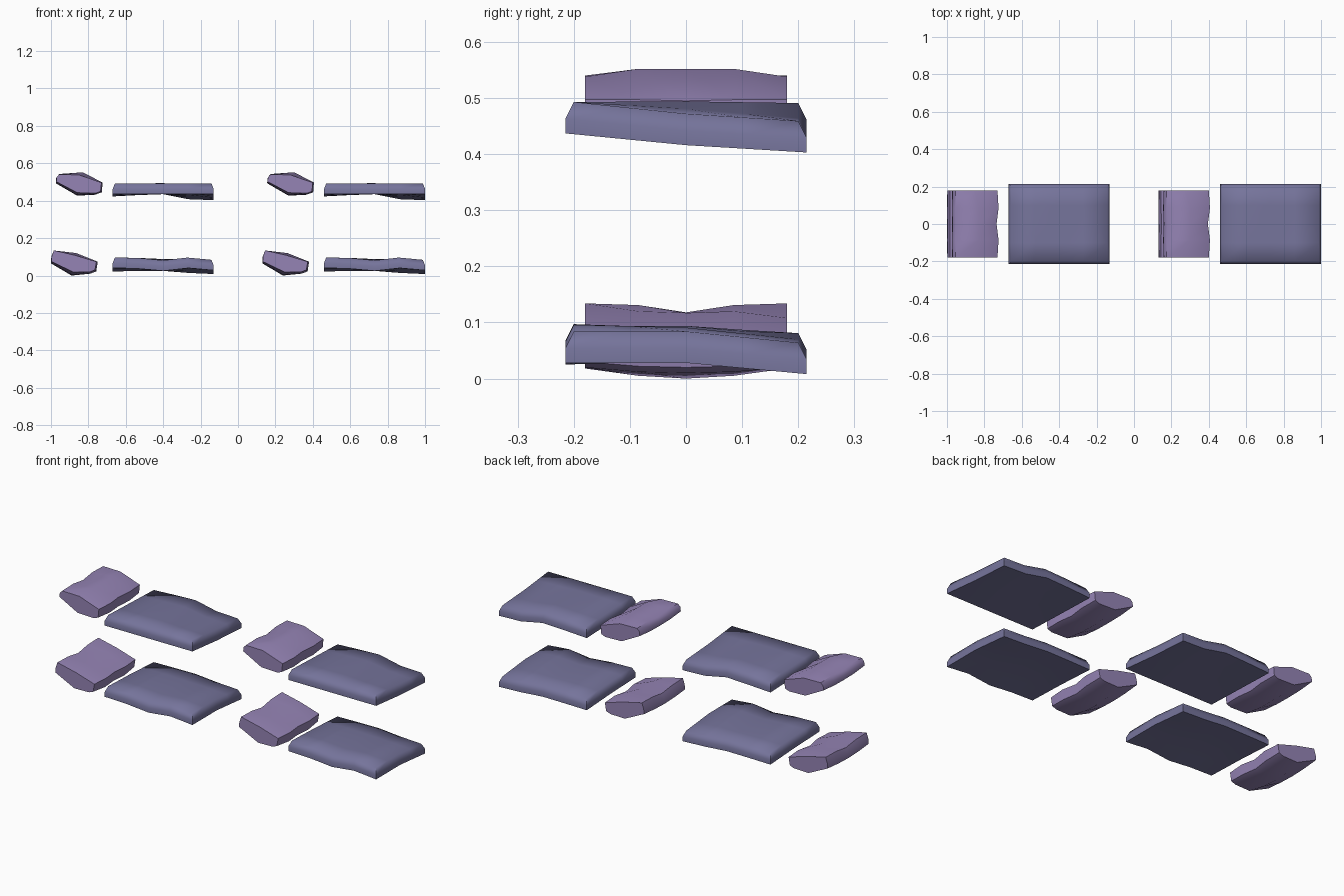
import bpy, bmesh, math

if "Cube" in bpy.data.objects:
    bpy.data.objects.remove(bpy.data.objects["Cube"])


def material(name, rgb):
    m = bpy.data.materials.new(name)
    m.diffuse_color = (*rgb, 1)
    m.use_nodes = True
    m.node_tree.nodes["Principled BSDF"].inputs["Base Color"].default_value = m.diffuse_color
    return m


LILAC = material("lilac pillow", (0.30, 0.23, 0.46))
SLATE = material("slate blue blanket", (0.18, 0.175, 0.33))


def finish(bm, name, mat, angle):
    bmesh.ops.recalc_face_normals(bm, faces=bm.faces)
    me = bpy.data.meshes.new(name)
    bm.to_mesh(me)
    bm.free()
    ob = bpy.data.objects.new(name, me)
    bpy.context.collection.objects.link(ob)
    me.materials.append(mat)
    bpy.ops.object.select_all(action='DESELECT')
    ob.select_set(True)
    bpy.context.view_layer.objects.active = ob
    bpy.ops.object.shade_smooth_by_angle(angle=math.radians(angle))


def blanket(name, x0, front, mid, back):
    """Wavy slab; each row gives the underside height at five x stations."""
    bm = bmesh.new()
    mix = lambda a, b: [(p + q) / 2 for p, q in zip(a, b)]
    rows = [front, mix(front, mid), mid, mix(mid, back), back]

    def layer(hx, hy, dz):
        return [[bm.verts.new((x0 + 0.27 + hx * (i - 2) / 2, hy * (j - 2) / 2, rows[j][i] + dz))
                 for i in range(5)] for j in range(5)]

    def rim(g):
        return g[0][:-1] + [g[j][4] for j in range(4)] + g[4][:0:-1] + [g[j][0] for j in range(4, 0, -1)]

    low, top = layer(0.27, 0.215, 0), layer(0.258, 0.2, 0.056)
    for g in (low, top):
        for j in range(4):
            for i in range(4):
                bm.faces.new((g[j][i], g[j][i + 1], g[j + 1][i + 1], g[j + 1][i]))
    a, c = rim(low), rim(top)
    b = [bm.verts.new((v.co.x, v.co.y, v.co.z + 0.026)) for v in a]
    for lo, hi in ((a, b), (b, c)):
        for k in range(16):
            n = (k + 1) % 16
            bm.faces.new((lo[k], lo[n], hi[n], hi[k]))
    finish(bm, name, SLATE, 70)


def pillow(name, dx, end, mid, centre):
    """Loft of x-z sections, symmetric front to back."""
    bm = bmesh.new()
    stations = [(-0.18, end), (-0.085, mid), (0, centre), (0.085, mid), (0.18, end)]
    loops = [[bm.verts.new((x + dx, y, z)) for x, z in sec] for y, sec in stations]
    for p, q in zip(loops, loops[1:]):
        for k in range(8):
            n = (k + 1) % 8
            bm.faces.new((p[k], p[n], q[n], q[k]))
    bm.faces.new(loops[0])
    bm.faces.new(loops[-1])
    finish(bm, name, LILAC, 45)


# Pillow sections: head end, over the top, foot end, underside
UP_END = [(-.972, .502), (-.97, .525), (-.955, .54), (-.85, .538), (-.73, .497), (-.735, .45), (-.76, .44), (-.86, .443)]
UP_MID = [(-.974, .495), (-.972, .52), (-.955, .543), (-.83, .552), (-.724, .497), (-.728, .445), (-.76, .434), (-.86, .430)]
UP_CEN = [(-.972, .492), (-.970, .515), (-.953, .532), (-.83, .552), (-.735, .495), (-.737, .443), (-.765, .432), (-.86, .427)]
LO_END = [(-.998, .075), (-.996, .1), (-.985, .134), (-.87, .108), (-.757, .074), (-.765, .03), (-.79, .02), (-.88, .018)]
LO_MID = [(-1.0, .068), (-.998, .1), (-.985, .131), (-.865, .12), (-.750, .074), (-.758, .022), (-.785, .012), (-.89, .005)]
LO_CEN = [(-1.0, .065), (-.996, .092), (-.983, .118), (-.865, .117), (-.762, .070), (-.768, .02), (-.79, .010), (-.89, 0)]

# Two bunks side by side, each with an upper and a lower bed
for side, dx in (("left", 0), ("right", 1.13)):
    pillow(f"{side}_upper_pillow", dx, UP_END, UP_MID, UP_CEN)
    pillow(f"{side}_lower_pillow", dx, LO_END, LO_MID, LO_CEN)
    blanket(f"{side}_upper_blanket", -0.67 + dx,
            [.437, .437, .437, .437, .437],
            [.430, .435, .438, .425, .416],
            [.423, .430, .435, .408, .403])
    blanket(f"{side}_lower_blanket", -0.67 + dx,
            [.041, .037, .025, .040, .028],
            [.034, .038, .032, .035, .028],
            [.022, .024, .025, .014, .008])
